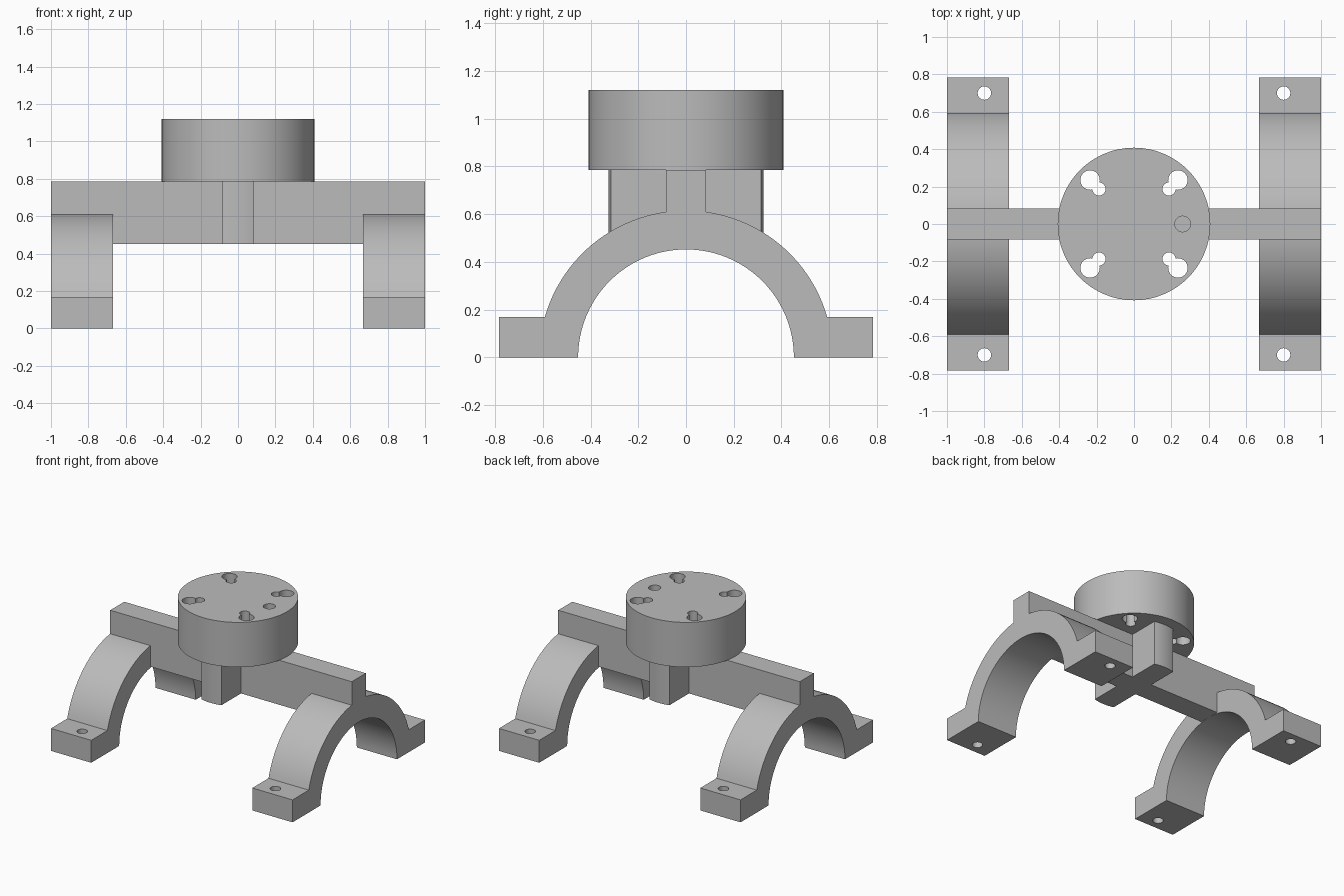
import bpy, bmesh
from math import sin, cos, pi, asin, radians
from mathutils import Vector

if "Cube" in bpy.data.objects:
    bpy.data.objects.remove(bpy.data.objects["Cube"], do_unlink=True)

grey = bpy.data.materials.new("plain_grey")
grey.use_nodes = True
colour = (0.5, 0.5, 0.5, 1)
grey.diffuse_color = colour
grey.node_tree.nodes["Principled BSDF"].inputs["Base Color"].default_value = colour


def arc(radius, start, end, steps, centre=(0, 0)):
    span = [start + (end - start) * i / steps for i in range(steps + 1)]
    return [(centre[0] + radius * cos(a), centre[1] + radius * sin(a)) for a in span]


def circle(radius, centre=(0, 0), steps=32):
    return arc(radius, 0, 2 * pi, steps, centre)[:-1]


def prism(name, outline, low, high, along_x=False):
    """Extrude an outline from low to high, along z or along x."""
    bm = bmesh.new()
    place = (lambda p: (low, p[0], p[1])) if along_x else (lambda p: (p[0], p[1], low))
    face = bm.faces.new([bm.verts.new(place(p)) for p in outline])
    grown = bmesh.ops.extrude_face_region(bm, geom=[face])["geom"]
    shift = Vector((high - low, 0, 0) if along_x else (0, 0, high - low))
    bmesh.ops.translate(bm, vec=shift, verts=[v for v in grown if isinstance(v, bmesh.types.BMVert)])
    bmesh.ops.recalc_face_normals(bm, faces=bm.faces)
    mesh = bpy.data.meshes.new(name)
    bm.to_mesh(mesh)
    bm.free()
    mesh.materials.append(grey)
    obj = bpy.data.objects.new(name, mesh)
    bpy.context.collection.objects.link(obj)
    return obj


def activate(obj):
    bpy.ops.object.select_all(action="DESELECT")
    obj.select_set(True)
    bpy.context.view_layer.objects.active = obj


def cut(obj, cutter, keep=False):
    mod = obj.modifiers.new("cut", "BOOLEAN")
    mod.operation, mod.solver, mod.object = "DIFFERENCE", "EXACT", cutter
    activate(obj)
    bpy.ops.object.modifier_apply(modifier=mod.name)
    if not keep:
        bpy.data.objects.remove(cutter, do_unlink=True)


def drill(obj, centre, radius, low, high):
    cut(obj, prism("drill", circle(radius, centre), low, high))


# Main sizes
inner, outer = 0.452, 0.615
foot_end, foot_top = 0.783, 0.168
beam_half, beam_top, disc_top = 0.083, 0.785, 1.12

# Half-round clamps with drilled feet
spring = asin(foot_top / outer)
clamp_outline = ([(foot_end, 0), (foot_end, foot_top)]
                 + arc(outer, spring, pi - spring, 48)
                 + [(-foot_end, foot_top), (-foot_end, 0)]
                 + arc(inner, pi, 0, 48))
clamps = []
for side, name in ((1, "left_clamp"), (-1, "right_clamp")):
    low, high = sorted((side * 0.667, side))
    clamp = prism(name, clamp_outline, low, high, along_x=True)
    for y in (-0.7, 0.7):
        drill(clamp, (side * 0.8, y), 0.036, -0.1, 0.3)
    clamps.append(clamp)

# Cross-shaped beam, short arms rounded at the ends
arm = 0.325
tip = asin(beam_half / arm)
half = ([(1, -beam_half), (1, beam_half), (beam_half, beam_half)]
        + arc(arm, pi / 2 - tip, pi / 2 + tip, 8)
        + [(-beam_half, beam_half)])
beam = prism("cross_beam", half + [(-x, -y) for x, y in half], inner, beam_top)
for clamp in clamps:
    cut(beam, clamp, keep=True)

# Mounting disc with keyholes and one round hole
disc = prism("mounting_disc", circle(0.408, steps=64), beam_top, disc_top)
for sx in (-1, 1):
    for sy in (-1, 1):
        for offset, radius in ((0.235, 0.052), (0.187, 0.035)):
            drill(disc, (sx * offset, sy * offset), radius, 0.7, 1.2)
drill(disc, (0.26, 0), 0.042, 0.7, 1.2)

# Smooth curves, sharp edges
for part in clamps + [beam, disc]:
    activate(part)
    bpy.ops.object.shade_smooth_by_angle(angle=radians(30))
